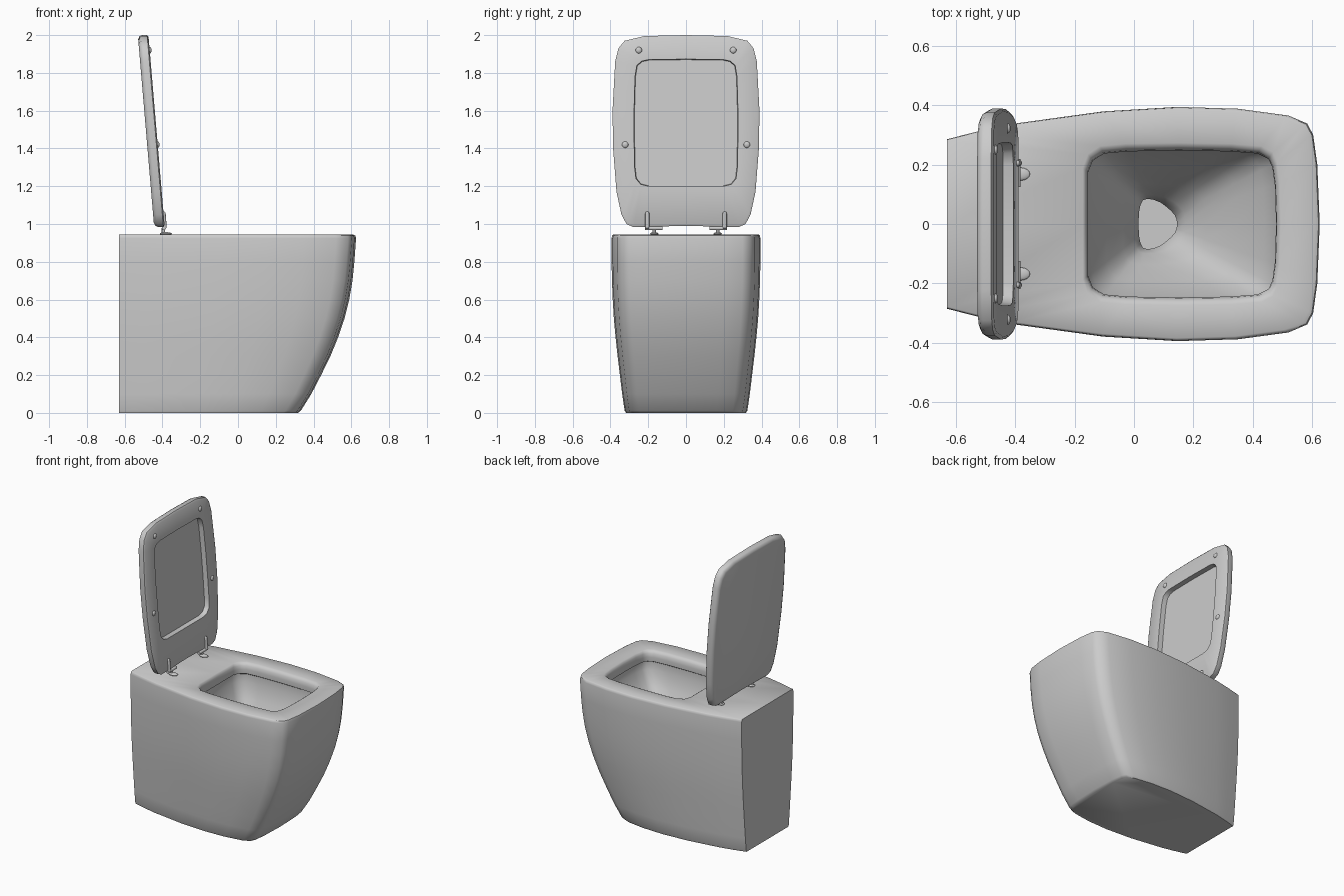
import bpy, bmesh
from mathutils import Vector

if "Cube" in bpy.data.objects:
    bpy.data.objects.remove(bpy.data.objects["Cube"])

TILT = 0.085


def finish(obj, angle=0.8):
    bpy.ops.object.select_all(action='DESELECT')
    obj.select_set(True)
    bpy.context.view_layer.objects.active = obj
    bpy.ops.object.shade_smooth_by_angle(angle=angle)


def loft(name, halves, angle=0.8):
    """Mirror each half outline in y, skin the rings in order and cap both ends."""
    bm = bmesh.new()
    rings = []
    for half in halves:
        full = half + [(x, -y, z) for x, y, z in half[-2:0:-1]]
        rings.append([bm.verts.new(p) for p in full])
    n = len(rings[0])
    for a, b in zip(rings, rings[1:]):
        for i in range(n):
            j = (i + 1) % n
            bm.faces.new((a[i], a[j], b[j], b[i]))
    bm.faces.new(rings[0][::-1])
    bm.faces.new(rings[-1])
    bmesh.ops.recalc_face_normals(bm, faces=bm.faces)
    mesh = bpy.data.meshes.new(name)
    bm.to_mesh(mesh)
    bm.free()
    obj = bpy.data.objects.new(name, mesh)
    bpy.context.collection.objects.link(obj)
    finish(obj, angle)


# Half outlines in plan: outer body, bowl opening, drain
BODY = [(-.63, 0), (-.63, .285), (-.52, .313), (-.4, .338), (-.1, .379), (.15, .394),
        (.35, .388), (.52, .365), (.583, .338), (.603, .3), (.617, .2), (.625, 0)]
OPENING = [(-.172, 0), (-.172, .19), (-.155, .235), (-.115, .262), (-.03, .27), (.15, .273),
           (.33, .27), (.43, .262), (.468, .242), (.482, .21), (.491, .14), (.495, 0)]
DRAIN = [(.015, 0), (.017, .04), (.022, .065), (.03, .08), (.045, .085), (.065, .082),
         (.09, .072), (.11, .057), (.125, .044), (.137, .03), (.143, .017), (.145, 0)]


def body_ring(z, front, width):
    sx, sy = (front + .63) / 1.255, width / .394
    return [(-.63 + (x + .63) * sx, y * sy, z) for x, y in BODY]


def hole_ring(z, sx, sy, t=0):
    out = []
    for (x, y), (u, v) in zip(OPENING, DRAIN):
        x, y = .16 + (x - .16) * sx, y * sy
        out.append((x + (u - x) * t, y + (v - y) * t, z))
    return out


# Pedestal and bowl in one skin: base, outer wall, rim, undercut, funnel, drain
rings = [body_ring(*r) for r in [
    (0, .318, .318), (.012, .333, .325), (.1, .388, .338), (.2, .44, .35), (.3, .489, .362),
    (.4, .53, .373), (.5, .564, .382), (.6, .589, .388), (.7, .606, .392), (.8, .616, .394),
    (.925, .625, .394), (.939, .621, .391), (.944, .61, .384)]]
rings += [hole_ring(*r) for r in [
    (.944, 1.0, 1.0), (.938, .975, .955), (.925, .957, .92), (.9, .95, .905), (.87, .955, .91),
    (.855, 1.02, 1.0), (.8, 1.02, 1.0), (.7, 1, 1, .16), (.6, 1, 1, .42), (.5, 1, 1, .72),
    (.43, 1, 1, .92), (.39, 1, 1, 1), (.3, 1, 1, 1)]]
loft("toilet_body", rings)

# Raised lid with a recessed inner panel
LID = [(0, .99), (.28, .984), (.315, 1.0), (.342, 1.05), (.368, 1.17), (.386, 1.4),
       (.389, 1.6), (.375, 1.86), (.358, 1.93), (.325, 1.97), (.22, 1.995), (0, 2.0)]
PANEL = [(0, 1.2), (.2, 1.2), (.24, 1.21), (.265, 1.24), (.272, 1.3), (.275, 1.45),
         (.275, 1.6), (.27, 1.78), (.26, 1.84), (.235, 1.862), (.2, 1.87), (0, 1.873)]


def lid_x(z):
    return -.388 - (z - .985) * TILT


def lid_ring(outline, d, inset=0):
    sy, sz = 1 - inset / .39, 1 - inset / .508
    pts = [(y * sy, 1.492 + (z - 1.492) * sz) for y, z in outline]
    return [(lid_x(z) - d, y, z) for y, z in pts]


loft("lid", [lid_ring(PANEL, .034, .004), lid_ring(PANEL, 0), lid_ring(LID, 0, .01),
             lid_ring(LID, .007), lid_ring(LID, .035), lid_ring(LID, .048, .006),
             lid_ring(LID, .056, .022)], .9)


def ball(name, loc, scale):
    bpy.ops.mesh.primitive_uv_sphere_add(segments=16, ring_count=10, radius=1, location=loc)
    obj = bpy.context.object
    obj.name, obj.scale = name, scale
    finish(obj)


def rod(name, a, b, radius):
    a, b = Vector(a), Vector(b)
    bpy.ops.mesh.primitive_cylinder_add(vertices=16, radius=radius, depth=(b - a).length,
                                        location=(a + b) / 2)
    obj = bpy.context.object
    obj.name = name
    obj.rotation_euler = (b - a).to_track_quat('Z', 'Y').to_euler()
    finish(obj)


for s, side in ((1, "left"), (-1, "right")):
    # Rubber bumpers on the lid
    for y, z, place in ((.25, 1.92, "upper"), (.322, 1.42, "lower")):
        ball(f"{place}_bumper_{side}", (lid_x(z), s * y, z), (.01, .017, .017))
    # Hinge: foot on the rim, post, pin and arm up the lid
    ball(f"hinge_foot_{side}", (-.382, s * .168, .948), (.032, .022, .009))
    rod(f"hinge_post_{side}", (-.395, s * .168, .944), (-.395, s * .168, .978), .009)
    rod(f"hinge_pin_{side}", (-.392, s * .125, .977), (-.392, s * .218, .977), .01)
    rod(f"hinge_arm_{side}", (-.388, s * .205, .977), (lid_x(1.055), s * .205, 1.055), .011)
    ball(f"hinge_arm_tip_{side}", (lid_x(1.055), s * .205, 1.055), (.011, .011, .011))
